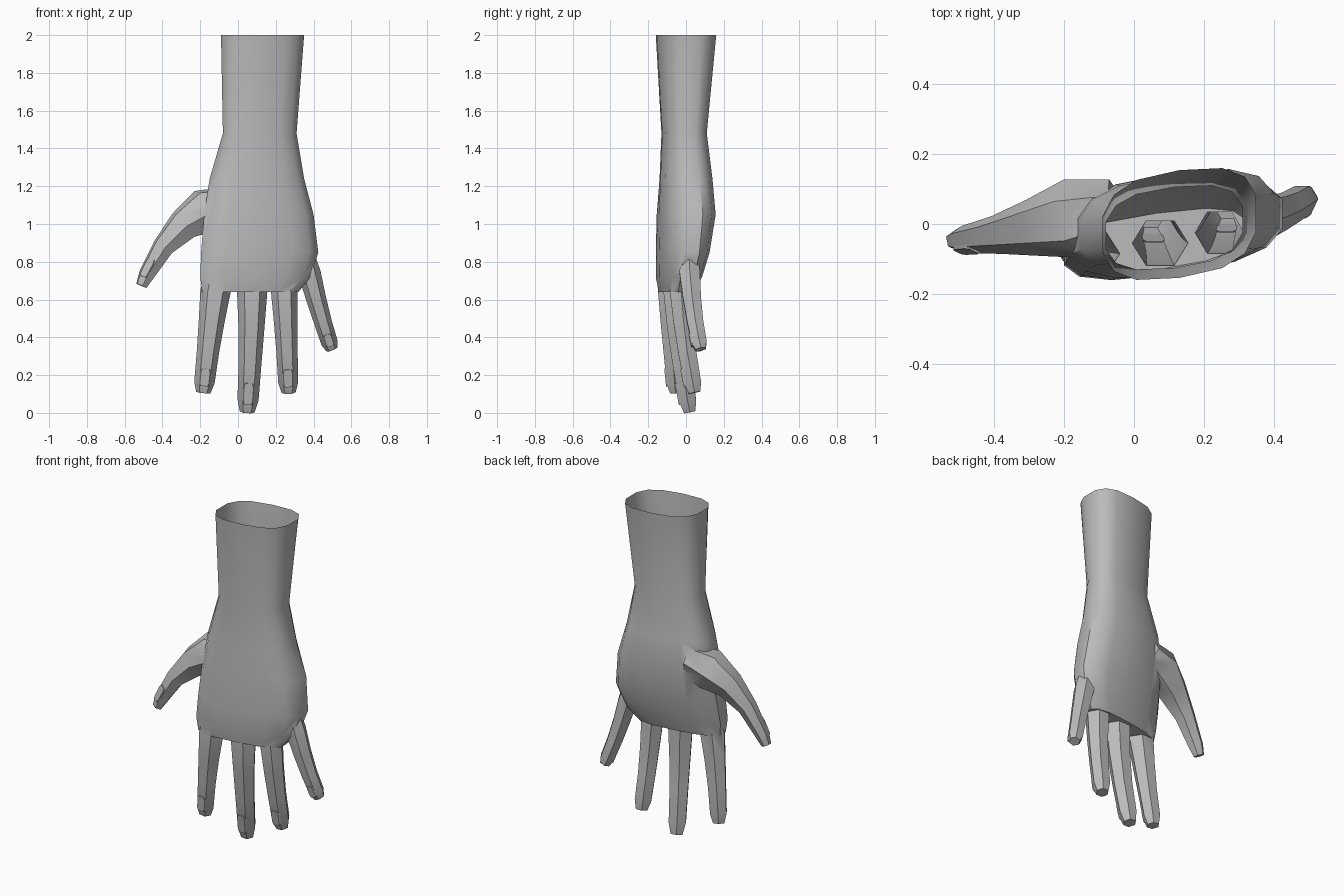
import bpy, bmesh, math
from mathutils import Vector, Matrix

cube = bpy.data.objects.get("Cube")
if cube:
    bpy.data.objects.remove(cube, do_unlink=True)

GREY = (0.5, 0.5, 0.5, 1)
skin = bpy.data.materials.new("plain_grey")
skin.use_nodes = True
skin.diffuse_color = GREY
skin.node_tree.nodes["Principled BSDF"].inputs["Base Color"].default_value = GREY


def loft(name, rings):
    """Closed skin over a list of equal-length point rings."""
    bm = bmesh.new()
    rows = [[bm.verts.new(p) for p in ring] for ring in rings]
    count = len(rows[0])
    for a, b in zip(rows, rows[1:]):
        for i in range(count):
            j = (i + 1) % count
            bm.faces.new((a[i], a[j], b[j], b[i]))
    bm.faces.new(rows[0])
    bm.faces.new(rows[-1])
    bmesh.ops.recalc_face_normals(bm, faces=bm.faces)
    mesh = bpy.data.meshes.new(name)
    bm.to_mesh(mesh)
    bm.free()
    mesh.materials.append(skin)
    obj = bpy.data.objects.new(name, mesh)
    bpy.context.collection.objects.link(obj)
    return obj


def fit(values, low, high):
    """Rescale values so that they span low to high."""
    least, most = min(values), max(values)
    return [low + (v - least) / (most - least) * (high - low) for v in values]


def section(z, left, right, front, back, sides=14, power=0.72):
    """Rounded cross-section that slants more towards the knuckles."""
    skew = 0.2 + 0.25 * max(0, min(1, (1.2 - z) * 2))
    us, vs = [], []
    for i in range(sides):
        angle = 2 * math.pi * (i + 0.5) / sides
        c, s = math.cos(angle), math.sin(angle)
        u = math.copysign(abs(c) ** power, c)
        us.append(u)
        vs.append(math.copysign(abs(s) ** power, s) + skew * u)
    return [(x, y, z) for x, y in zip(fit(us, left, right), fit(vs, front, back))]


def digit(name, knuckle, joint, end, wide, narrow, flatness, roll=0):
    """Six-sided finger along a smooth bend, with a thin nail near its end."""
    a, b, c = Vector(knuckle), Vector(joint), Vector(end)

    def bend(t):
        return (a * (1 - t) * (1 - 2 * t) + b * 4 * t * (1 - t) + c * t * (2 * t - 1))

    def frame(t):
        """Centre, width axis, dorsal axis and half width at t."""
        along = (bend(t + 0.1) - bend(t - 0.1)).normalized()
        across = along.cross(Vector((0, 1, 0))).normalized()
        turn = Matrix.Rotation(roll, 3, along)
        taper = (1 - min(1, max(0, t))) ** 1.5
        half = narrow + (wide - narrow) * taper
        return bend(t), turn @ across, turn @ along.cross(across), half

    # Buried root, three joints, and a smaller blunt tip
    rings = []
    for t, scale in ((-0.3, 0.75), (0, 1), (0.33, 1), (0.67, 1), (1, 1), (1.11, 0.7)):
        centre, across, dorsal, half = frame(t)
        half *= scale
        rings.append([centre + across * half * math.cos(k * math.pi / 3)
                      + dorsal * half * flatness * math.sin(k * math.pi / 3) / 0.866
                      for k in range(6)])
    body = loft(name, rings)

    # Nail plate on the dorsal facet of the last joint
    nail = []
    for t, spread in ((0.84, 0.4), (0.88, 0.55), (1, 0.55), (1.03, 0.4)):
        centre, across, dorsal, half = frame(t)
        base = centre + dorsal * half * flatness
        nail.append([base + across * half * spread * sx + dorsal * lift
                     for sx, lift in ((-1, -0.004), (1, -0.004), (0.8, 0.005), (-0.8, 0.005))])
    loft(name + "_nail", nail)
    return body


# Forearm, wrist and palm in one tapering shell
hand = loft("hand", [section(*ring) for ring in (
    (2, -0.09, 0.35, -0.16, 0.16),
    (1.48, -0.08, 0.31, -0.13, 0.11),
    (1.24, -0.15, 0.35, -0.14, 0.14),
    (1.05, -0.18, 0.4, -0.155, 0.157),
    (0.85, -0.195, 0.425, -0.16, 0.125),
    (0.72, -0.2, 0.385, -0.16, 0.085),
    (0.64, -0.19, 0.32, -0.145, 0.045))])

# Five digits: knuckle, middle joint, last joint, half widths, flatness
digits = [
    digit("index_finger", (-0.12, -0.085, 0.64), (-0.15, -0.077, 0.4),
          (-0.178, -0.06, 0.16), 0.08, 0.054, 0.78),
    digit("middle_finger", (0.075, -0.055, 0.64), (0.068, -0.035, 0.36),
          (0.053, 0.008, 0.07), 0.08, 0.056, 0.8),
    digit("ring_finger", (0.245, -0.025, 0.64), (0.256, -0.004, 0.4),
          (0.266, 0.035, 0.16), 0.07, 0.053, 0.85),
    digit("little_finger", (0.378, 0.02, 0.74), (0.432, 0.04, 0.54),
          (0.485, 0.07, 0.37), 0.06, 0.044, 0.9),
    digit("thumb", (-0.17, 0.015, 1.07), (-0.345, -0.022, 0.94),
          (-0.485, -0.045, 0.73), 0.13, 0.045, 0.75, 0.4),
]

# Fuse the digits into the palm so the inside stays hollow
bpy.context.view_layer.objects.active = hand
for part in digits:
    join = hand.modifiers.new("join_" + part.name, 'BOOLEAN')
    join.operation = 'UNION'
    join.solver = 'EXACT'
    join.object = part
    bpy.ops.object.modifier_apply(modifier=join.name)
    bpy.data.objects.remove(part, do_unlink=True)

# Open the arm end
bm = bmesh.new()
bm.from_mesh(hand.data)
lid = [f for f in bm.faces if min(v.co.z for v in f.verts) > 1.99]
bmesh.ops.delete(bm, geom=lid, context='FACES')
bm.to_mesh(hand.data)
bm.free()

# Smooth skin with crisp finger edges
bpy.ops.object.select_all(action='DESELECT')
hand.select_set(True)
bpy.ops.object.shade_smooth_by_angle(angle=math.radians(38))
